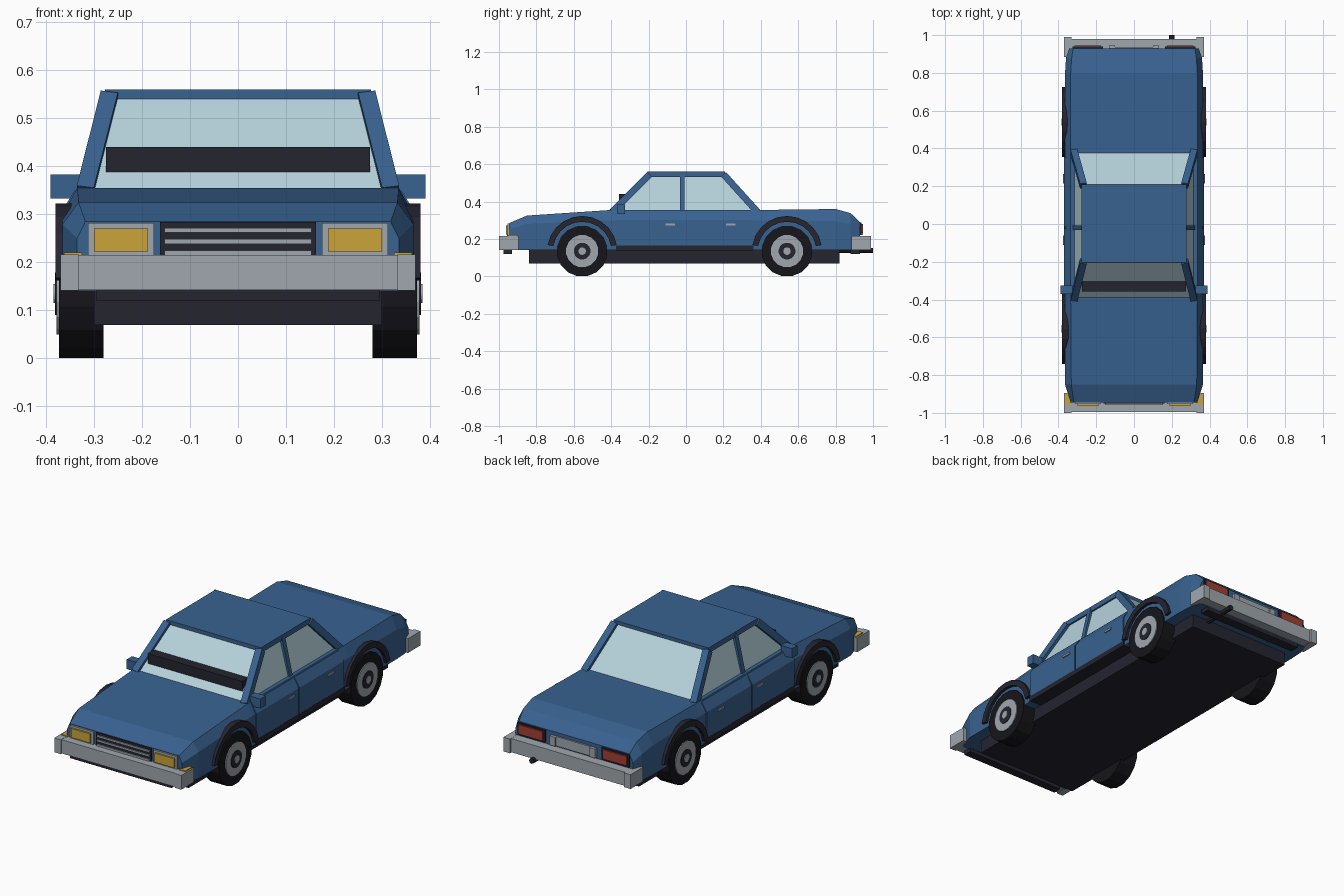
import bpy, bmesh, math
from mathutils import Vector

if "Cube" in bpy.data.objects:
    bpy.data.objects.remove(bpy.data.objects["Cube"])


def mat(name, col):
    m = bpy.data.materials.new(name)
    m.diffuse_color = (*col, 1)
    m.use_nodes = True
    m.node_tree.nodes["Principled BSDF"].inputs["Base Color"].default_value = m.diffuse_color
    return m


BLUE = mat("blue_paint", (0.04, 0.122, 0.28))
GREY = mat("grey_metal", (0.35, 0.39, 0.42))
GLASS = mat("pale_glass", (0.47, 0.645, 0.71))
DARK = mat("dark_trim", (0.018, 0.018, 0.03))
TYRE = mat("black_rubber", (0.008, 0.008, 0.011))
AMBER = mat("amber_lamp", (0.6, 0.376, 0.04))
RED = mat("red_lamp", (0.36, 0.05, 0.03))


def finish(bm, name, m):
    bmesh.ops.recalc_face_normals(bm, faces=bm.faces)
    me = bpy.data.meshes.new(name)
    bm.to_mesh(me)
    bm.free()
    me.materials.append(m)
    ob = bpy.data.objects.new(name, me)
    bpy.context.collection.objects.link(ob)
    return ob


def loft(name, rings, m, closed=False):
    """Skin a list of equal-length point rings."""
    bm = bmesh.new()
    vs = [[bm.verts.new(p) for p in r] for r in rings]
    n = len(vs[0])
    pairs = list(zip(vs, vs[1:]))
    if closed:
        pairs.append((vs[-1], vs[0]))
    for a, b in pairs:
        for i in range(n):
            j = (i + 1) % n
            bm.faces.new((a[i], a[j], b[j], b[i]))
    if not closed:
        bm.faces.new(vs[0])
        bm.faces.new(vs[-1])
    return finish(bm, name, m)


def box(name, x, y, z, m):
    rings = [[(x[0], b, z[0]), (x[1], b, z[0]), (x[1], b, z[1]), (x[0], b, z[1])] for b in y]
    return loft(name, rings, m)


def pair(name, x, y, z, m):
    """Mirrored left and right boxes."""
    for s, side in ((-1, "left"), (1, "right")):
        box(f"{side}_{name}", (s * x[0], s * x[1]), y, z, m)


def beam(name, a, b, w, m):
    """Square bar between two points, one side kept along x."""
    a, b = Vector(a), Vector(b)
    d = (b - a).normalized()
    u = (Vector((1, 0, 0)) - d * d.x).normalized() * w / 2
    v = d.cross(u)
    return loft(name, [[p + u + v, p - u + v, p - u - v, p + u - v] for p in (a, b)], m)


def disc(name, x0, x1, y, z, r, m, n=16):
    def ring(x):
        return [(x, y + r * math.sin(math.tau * (i + 0.5) / n),
                 z + r * math.cos(math.tau * (i + 0.5) / n)) for i in range(n)]
    return loft(name, [ring(x0), ring(x1)], m)


# Lower body: y, half width, shoulder height, top half width, top height
sections = [(-0.945, 0.335, 0.25, 0.318, 0.285), (-0.85, 0.365, 0.28, 0.332, 0.325),
            (-0.40, 0.365, 0.30, 0.335, 0.355), (0.40, 0.365, 0.30, 0.335, 0.355),
            (0.80, 0.365, 0.295, 0.335, 0.36), (0.88, 0.36, 0.28, 0.33, 0.338),
            (0.93, 0.342, 0.25, 0.322, 0.29)]
loft("body", [[(-w, y, 0.14), (w, y, 0.14), (w, y, s), (t, y, h), (-t, y, h), (-w, y, s)]
              for y, w, s, t, h in sections], BLUE)
box("chassis", (-0.30, 0.30), (-0.84, 0.82), (0.07, 0.142), DARK)
box("front_valance", (-0.295, 0.295), (-0.975, -0.93), (0.12, 0.146), DARK)
box("rear_valance", (-0.295, 0.295), (0.88, 0.93), (0.12, 0.146), DARK)
pair("sill", (0.28, 0.371), (-0.375, 0.36), (0.138, 0.165), DARK)

# Cabin glass, roof and windscreen band
loft("cabin_glass", [[(-w, y0, z), (w, y0, z), (w, y1, z), (-w, y1, z)]
                     for w, y0, y1, z in ((0.317, -0.40, 0.385, 0.345), (0.265, -0.20, 0.205, 0.545))], GLASS)
box("roof", (-0.277, 0.277), (-0.205, 0.208), (0.532, 0.56), BLUE)
box("windscreen_band", (-0.275, 0.275), (-0.357, -0.29), (0.385, 0.44), DARK)

for s, side in ((-1, "left"), (1, "right")):
    # Roof pillars
    beam(f"{side}_front_pillar", (s * 0.318, -0.395, 0.345), (s * 0.268, -0.197, 0.543), 0.036, BLUE)
    beam(f"{side}_rear_pillar", (s * 0.318, 0.382, 0.345), (s * 0.268, 0.203, 0.543), 0.036, BLUE)
    beam(f"{side}_middle_pillar", (s * 0.313, -0.02, 0.34), (s * 0.266, -0.02, 0.545), 0.026, BLUE)
    # Doors follow the shoulder of the body
    for door, y0, y1 in (("front", -0.375, -0.024), ("rear", -0.016, 0.355)):
        prof = [(0.35, 0.165), (0.37, 0.165), (0.37, 0.302), (0.34, 0.35), (0.31, 0.35)]
        loft(f"{side}_{door}_door", [[(s * x, y, z) for x, z in prof] for y in (y0, y1)], BLUE)
    # Wheels and arches
    for end, yc in (("front", -0.555), ("rear", 0.54)):
        zc = 0.135
        disc(f"{side}_{end}_tyre", s * 0.28, s * 0.373, yc, zc, 0.1365, TYRE)
        disc(f"{side}_{end}_rim", s * 0.36, s * 0.378, yc, zc, 0.087, GREY)
        disc(f"{side}_{end}_hub", s * 0.36, s * 0.381, yc, zc, 0.045, DARK)
        disc(f"{side}_{end}_hub_cap", s * 0.36, s * 0.384, yc, zc, 0.02, GREY)
        rings = []
        for i in range(11):
            a = math.radians(10 + 16 * i)
            rings.append([(s * x, yc + r * math.cos(a), zc + r * math.sin(a))
                          for x, r in ((0.34, 0.157), (0.38, 0.157), (0.38, 0.188), (0.34, 0.188))])
        loft(f"{side}_{end}_arch", rings, DARK)

pair("front_door_handle", (0.365, 0.376), (-0.11, -0.06), (0.273, 0.283), GREY)
pair("rear_door_handle", (0.365, 0.376), (0.215, 0.265), (0.273, 0.283), GREY)
pair("mirror", (0.325, 0.39), (-0.37, -0.325), (0.333, 0.383), BLUE)

# Bumpers with wrapped ends
box("front_bumper", (-0.36, 0.36), (-0.995, -0.935), (0.143, 0.215), GREY)
pair("front_bumper_end", (0.332, 0.37), (-1.0, -0.895), (0.141, 0.216), GREY)
box("rear_bumper", (-0.36, 0.36), (0.925, 0.98), (0.143, 0.215), GREY)
pair("rear_bumper_end", (0.332, 0.37), (0.885, 0.99), (0.141, 0.216), GREY)
pair("turn_signal", (0.325, 0.362), (-0.955, -0.90), (0.21, 0.221), AMBER)

# Front lights and grille
pair("headlight_frame", (0.175, 0.312), (-0.954, -0.93), (0.213, 0.282), GREY)
pair("headlight", (0.187, 0.30), (-0.963, -0.94), (0.223, 0.271), AMBER)
box("grille", (-0.162, 0.162), (-0.951, -0.93), (0.213, 0.284), DARK)
for i in range(3):
    z = 0.22 + 0.0235 * i
    box(f"grille_bar_{i + 1}", (-0.153, 0.153), (-0.957, -0.94), (z - 0.005, z + 0.005), GREY)

# Rear lights, number plate and exhaust
pair("tail_light_frame", (0.165, 0.325), (0.92, 0.939), (0.222, 0.287), DARK)
pair("tail_light", (0.175, 0.316), (0.93, 0.946), (0.231, 0.28), RED)
box("rear_plate", (-0.1, 0.1), (0.92, 0.938), (0.222, 0.272), GREY)
pair("plate_lamp", (0.1, 0.132), (0.92, 0.946), (0.222, 0.27), GREY)
pipe = [[(0.2 + 0.014 * math.cos(math.tau * i / 8), y, 0.139 + 0.014 * math.sin(math.tau * i / 8))
         for i in range(8)] for y in (0.8, 1.0)]
loft("exhaust", pipe, DARK)
